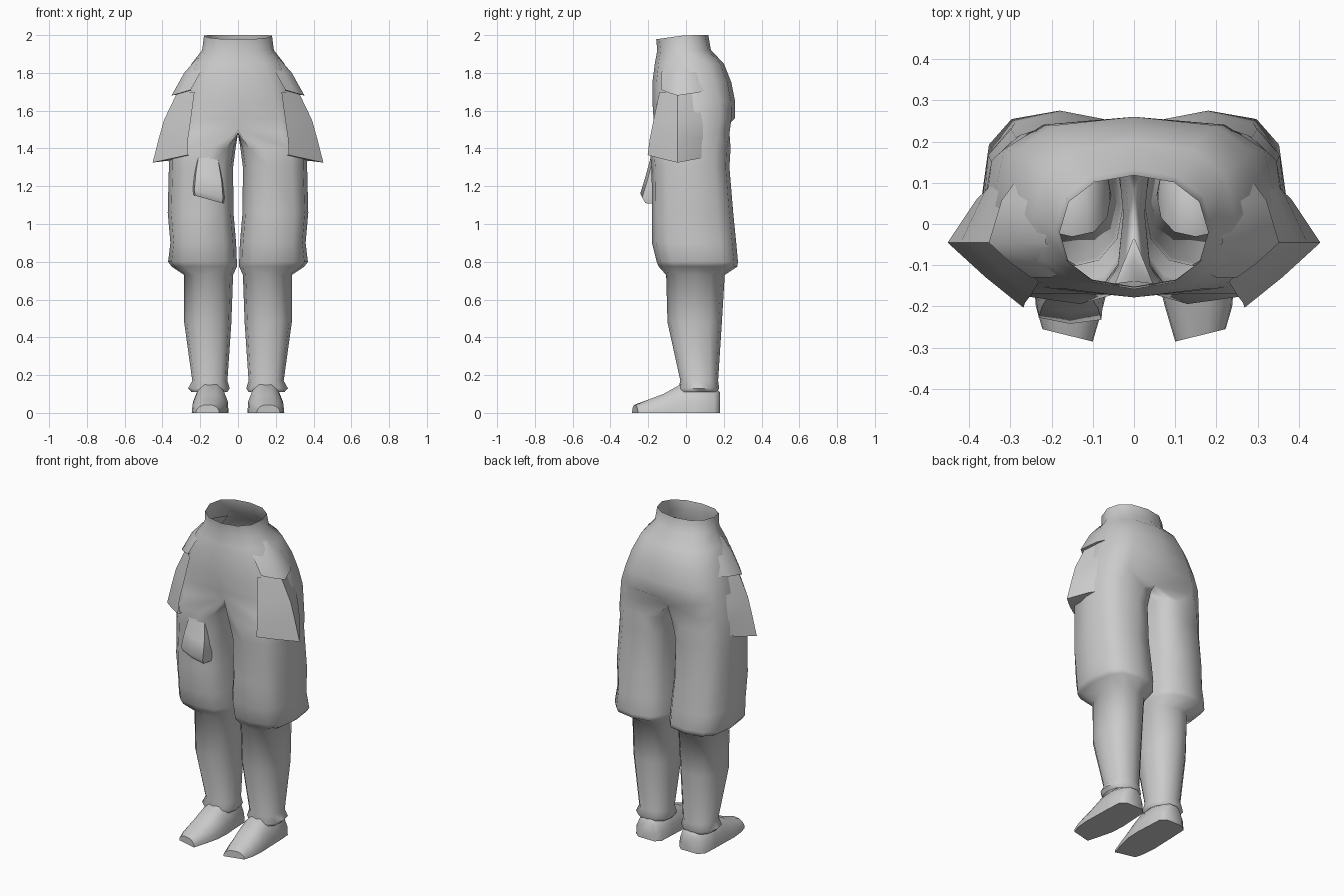
import bpy, bmesh
from math import sin, cos, pi, radians

if "Cube" in bpy.data.objects:
    bpy.data.objects.remove(bpy.data.objects["Cube"])

grey = bpy.data.materials.new("plain grey")
grey.use_nodes = True
grey.diffuse_color = (0.6, 0.6, 0.6, 1)
grey.node_tree.nodes["Principled BSDF"].inputs["Base Color"].default_value = grey.diffuse_color


def finish(name, bm, mirror=True, angle=50, flip=False):
    bmesh.ops.recalc_face_normals(bm, faces=bm.faces)
    if flip:
        bmesh.ops.reverse_faces(bm, faces=bm.faces)
    mesh = bpy.data.meshes.new(name)
    bm.to_mesh(mesh)
    bm.free()
    mesh.materials.append(grey)
    ob = bpy.data.objects.new(name, mesh)
    bpy.context.collection.objects.link(ob)
    if mirror:
        mod = ob.modifiers.new("mirror", "MIRROR")
        mod.merge_threshold = 0.0005
    bpy.ops.object.select_all(action="DESELECT")
    ob.select_set(True)
    bpy.context.view_layer.objects.active = ob
    bpy.ops.object.shade_smooth_by_angle(angle=radians(angle))
    return ob


def power(v, e):
    return (1 if v >= 0 else -1) * abs(v) ** e


def arc(z, xm, xo, yf, yb, e, steps=6):
    """Half ring from front to back, bulging from xm to xo."""
    pts = []
    for i in range(steps + 1):
        t = -pi / 2 + pi * i / steps
        x = xm + (xo - xm) * max(cos(t), 0) ** e
        pts.append((x, (yf + yb) / 2 + (yb - yf) / 2 * power(sin(t), e), z))
    return pts


def bridge(bm, a, b, closed):
    n = len(a)
    for i in range(n if closed else n - 1):
        j = (i + 1) % n
        bm.faces.new((a[i], a[j], b[j], b[i]))


# Trousers: open waist and hips, then a split into the legs
hips = [  # z, side x, front y, back y, roundness
    (2.0, .18, -.158, .118, .9),
    (1.92, .19, -.152, .132, .9),
    (1.85, .245, -.165, .20, .8),
    (1.75, .29, -.178, .24, .75),
    (1.65, .32, -.178, .26, .7),
    (1.56, .345, -.172, .26, .65),
    (1.48, .36, -.188, .25, .65),
]
legs = [  # z, middle x, inner x, outer x, front y, back y
    (1.40, .13, .013, .368, -.194, .236),
    (1.30, .16, .026, .366, -.182, .230),
    (1.06, .18, .024, .372, -.180, .250),
    (.90, .18, .010, .358, -.180, .266),
    (.80, .18, .006, .370, -.155, .275),
    (.775, .18, .006, .352, -.145, .272),
    (.73, .16, .026, .285, -.105, .205),
    (.48, .16, .035, .285, -.098, .190),
    (.17, .15, .056, .242, -.030, .170),
    (.13, .15, .044, .264, -.040, .176),
    (.11, .15, .056, .246, -.035, .165),
]
bm = bmesh.new()
previous = None
for z, xo, yf, yb, e in hips:
    pts = arc(z, 0, xo, yf, yb, e)
    if z == 2.0:  # waistband dips at the front
        pts = [(x, y, z - .022 * max(0, -y / .158)) for x, y, z in pts]
    if z == 1.48:  # crotch cleft
        pts[0], pts[-1] = (0, yf + .05, z + .02), (0, yb - .07, z)
    ring = [bm.verts.new(p) for p in pts]
    if previous:
        bridge(bm, previous, ring, False)
    previous = ring
front, back = previous[0].co.y, previous[-1].co.y
previous += [bm.verts.new((0, back + (front - back) * i / 6, 1.48)) for i in range(1, 6)]
for z, xm, xi, xo, yf, yb in legs:
    e = .7 if z > .74 else .85
    outer = arc(z, xm, xo, yf, yb, e)
    inner = arc(z, xm, xi, yf, yb, e)[::-1][1:-1]
    ring = [bm.verts.new(p) for p in outer + inner]
    bridge(bm, previous, ring, True)
    previous = ring
finish("trousers", bm, angle=65)


# Layered side panels on the hips
def panel(name, rows):
    bm = bmesh.new()
    previous = None
    for z, xin, xmid, yf, yb, lift in rows:
        yc = -.045
        pts = [(xin, yf, z + lift), ((xin + xmid) / 2, (yf + yc) / 2 - .005, z + lift / 2),
               (xmid, yc, z), ((xin + xmid) / 2 + .02, (yb + yc) / 2 + .01, z + lift / 2),
               (xin + .01, yb, z + lift)]
        ring = [bm.verts.new(p) for p in pts]
        if previous:
            bridge(bm, previous, ring, False)
        previous = ring
    # hem turned in towards the leg
    centre = bm.verts.new((xin - .06, 0, z + .03))
    for a, b in zip(previous, previous[1:]):
        bm.faces.new((a, b, centre))
    finish(name, bm)


panel("upper_side_panel", [
    (1.88, .14, .215, -.10, .12, 0), (1.80, .20, .285, -.13, .13, 0),
    (1.68, .25, .352, -.13, .14, .03)])
panel("lower_side_panel", [
    (1.70, .23, .32, -.14, .16, 0), (1.55, .25, .392, -.172, .19, 0),
    (1.45, .265, .42, -.192, .18, 0), (1.325, .268, .452, -.203, .15, .04)])

# Front pouch on the right thigh
bm = bmesh.new()
previous = None
for z, yf, w in ((1.36, -.185, .05), (1.25, -.215, .068), (1.16, -.242, .076), (1.13, -.225, .072), (1.135, -.16, .07)):
    ring = [bm.verts.new((-.155 + w * s, y, z - .02 * s)) for s, y in
            ((-1.15, -.15), (-1, yf + .015), (0, yf), (1, yf + .01), (1.1, -.15))]
    if previous:
        bridge(bm, previous, ring, False)
    previous = ring
finish("thigh_pouch", bm, mirror=False)

# Shoes: cross-sections from heel to toe
bm = bmesh.new()
previous = None
for y, x1, x2, h in ((.18, .09, .20, .11), (.15, .06, .235, .135), (.05, .055, .24, .16),
                     (-.03, .05, .242, .15), (-.12, .055, .245, .10),
                     (-.20, .075, .238, .07), (-.27, .10, .222, .042)):
    w = x2 - x1
    skew = .03 if y < -.25 else 0
    section = ((0, 0), (.02, .4), (.14, .8), (.32, 1), (.66, 1), (.84, .8), (.98, .4), (1, 0))
    ring = [bm.verts.new((x1 + w * u, y + skew * (u - .5), h * v)) for u, v in section]
    if previous:
        bridge(bm, previous, ring, True)
    else:
        bm.faces.new(ring)
    previous = ring
bm.faces.new(previous)
finish("shoe", bm)
